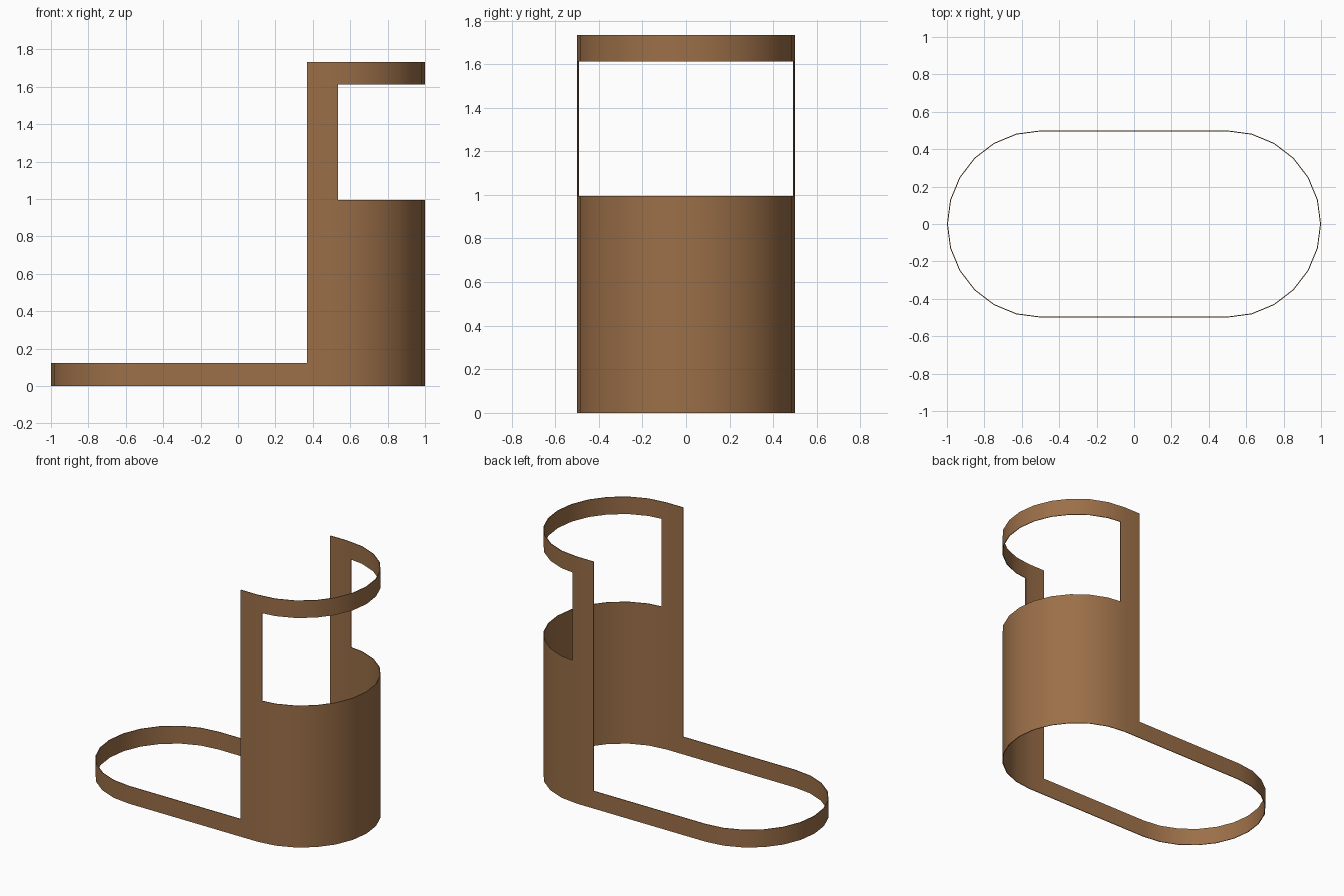
import bpy, bmesh
from math import radians, sin, cos

if "Cube" in bpy.data.objects:
    bpy.data.objects.remove(bpy.data.objects["Cube"])

R, HALF = 0.5, 0.5                    # end radius, half straight length
POST_IN, POST_OUT = 0.37, 0.535       # x range of the upright posts
LEVELS = [0, 0.123, 0.995, 1.612, 1.733]
THICK = 0.005

# Stadium outline, anticlockwise, with extra points at the post edges
arc = [(HALF + R * cos(radians(a)), R * sin(radians(a))) for a in range(-90, 91, 15)]
t = (POST_OUT - HALF) / (arc[-2][0] - HALF)
post_y = R + (arc[-2][1] - R) * t
right = ([(POST_IN, -R), arc[0], (POST_OUT, -post_y)] + arc[1:-1]
         + [(POST_OUT, post_y), arc[-1], (POST_IN, R)])
left = [(-x, -y) for x, y in arc]
outline = right + left


def is_solid(x, row):
    """Base band all round; cup, posts and top rim on the right only."""
    if row == 0:
        return True
    if x < POST_IN:
        return False
    return row != 2 or x < POST_OUT


# Wall sheet: keep only the solid cells of the outline x level grid
bm = bmesh.new()
grid = [[bm.verts.new((x, y, z)) for x, y in outline] for z in LEVELS]
n = len(outline)
for row in range(len(LEVELS) - 1):
    for i in range(n):
        j = (i + 1) % n
        if is_solid((outline[i][0] + outline[j][0]) / 2, row):
            bm.faces.new((grid[row][i], grid[row][j], grid[row + 1][j], grid[row + 1][i]))
bmesh.ops.delete(bm, geom=[v for v in bm.verts if not v.link_faces], context='VERTS')

# Give the sheet a thin wall, growing inward
mesh = bpy.data.meshes.new("banded_shell")
bm.to_mesh(mesh)
bm.free()
shell = bpy.data.objects.new("banded_shell", mesh)
bpy.context.collection.objects.link(shell)
bpy.context.view_layer.objects.active = shell
shell.select_set(True)
solid = shell.modifiers.new("wall", 'SOLIDIFY')
solid.thickness = THICK
solid.offset = -1
bpy.ops.object.modifier_apply(modifier="wall")
bpy.ops.object.shade_smooth_by_angle(angle=radians(30))

# Brown finish
brown = bpy.data.materials.new("brown")
brown.diffuse_color = (0.33, 0.16, 0.065, 1)
brown.use_nodes = True
brown.node_tree.nodes["Principled BSDF"].inputs["Base Color"].default_value = brown.diffuse_color
shell.data.materials.append(brown)
